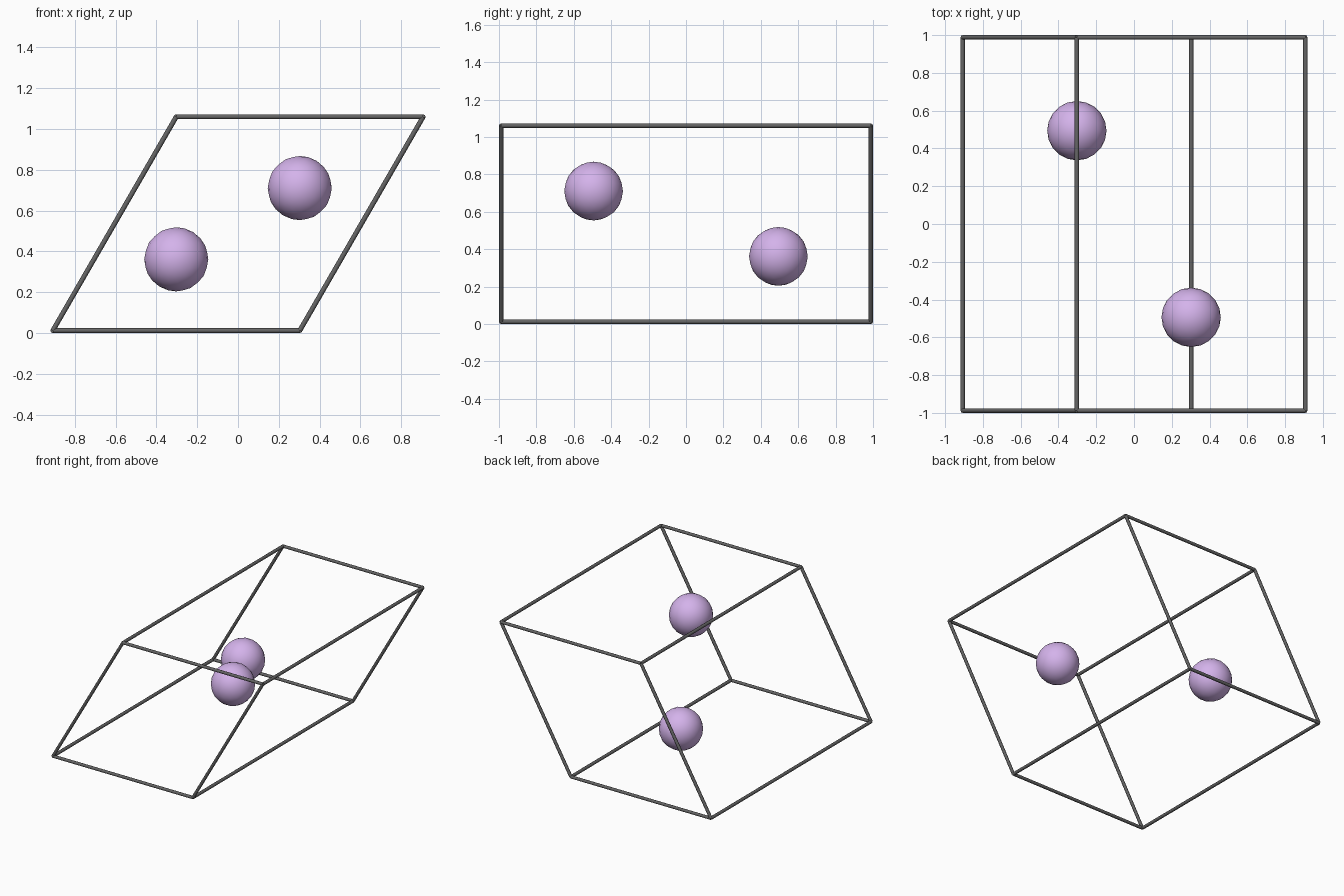
import bpy, math
from mathutils import Vector

if "Cube" in bpy.data.objects:
    bpy.data.objects.remove(bpy.data.objects["Cube"])

R = 0.012                         # rod radius
BALL = 0.157                      # atom radius
DEPTH = 2 * (1 - R)               # cell length along y
A = DEPTH / math.sqrt(8 / 3)      # rhombus side
H = A * math.sin(math.radians(60))


def material(name, rgb):
    m = bpy.data.materials.new(name)
    m.diffuse_color = (*rgb, 1)
    m.use_nodes = True
    m.node_tree.nodes["Principled BSDF"].inputs["Base Color"].default_value = m.diffuse_color
    return m


metal = material("dark_grey", (0.13, 0.13, 0.13))
lavender = material("lavender", (0.66, 0.45, 0.83))


def rod(name, p, q):
    d = q - p
    bpy.ops.mesh.primitive_cylinder_add(vertices=8, radius=R, depth=d.length,
                                        location=(p + q) / 2)
    o = bpy.context.object
    o.name = name
    o.rotation_euler = d.to_track_quat('Z', 'Y').to_euler()
    o.data.materials.append(metal)
    bpy.ops.object.shade_smooth_by_angle(angle=math.radians(50))


# Cell edge vectors and lowest front corner
va, vb, vc = Vector((A, 0, 0)), Vector((A / 2, 0, H)), Vector((0, DEPTH, 0))
origin = Vector((-0.75 * A, -DEPTH / 2, R))

# Twelve cell edges: four parallel rods for each direction
for label, v, s, t in (("width", va, vb, vc), ("slanted", vb, va, vc), ("depth", vc, va, vb)):
    for i in (0, 1):
        for j in (0, 1):
            p = origin + i * s + j * t
            rod(f"{label}_edge_{i}{j}", p, p + v)

# Two atoms inside the cell
for name, f, c in (("lower_back_ball", 1 / 3, 0.75), ("upper_front_ball", 2 / 3, 0.25)):
    bpy.ops.mesh.primitive_ico_sphere_add(subdivisions=3, radius=BALL,
                                          location=origin + f * (va + vb) + c * vc)
    ball = bpy.context.object
    ball.name = name
    ball.data.materials.append(lavender)
    bpy.ops.object.shade_smooth()
